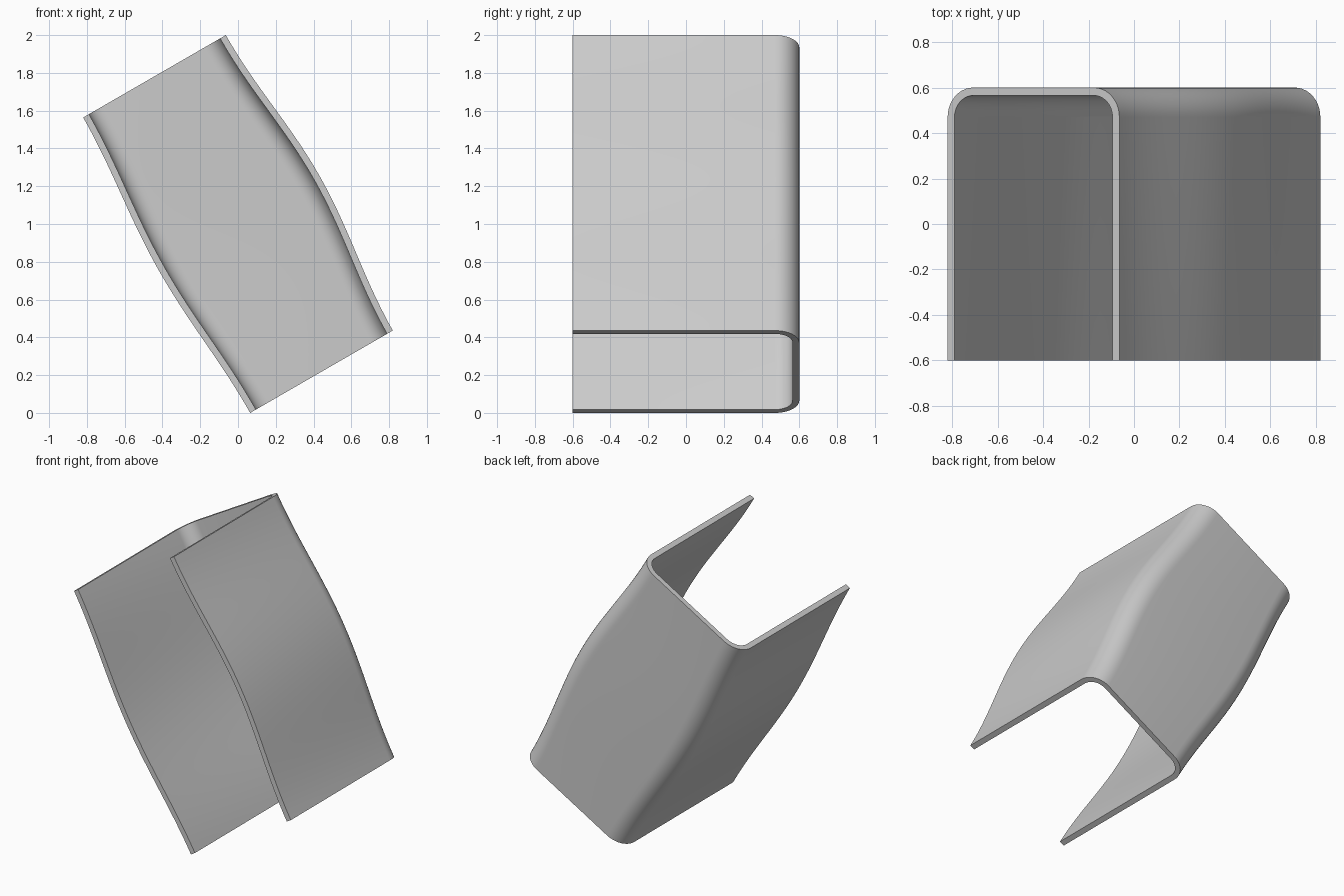
import bpy, bmesh
from math import sin, cos, pi, radians
from mathutils import Vector

if "Cube" in bpy.data.objects:
    bpy.data.objects.remove(bpy.data.objects["Cube"], do_unlink=True)

HALF_W, HALF_D = 0.436, 0.6       # half width and half depth of the channel
WALL, RADIUS = 0.035, 0.13        # wall thickness and outer corner radius
STEPS, ARC = 40, 10
BULGE_LEFT, BULGE_RIGHT = 0.065, 0.05   # outward swell of the +x and -x flanges
BOTTOM, TOP = Vector((0.442, 0, 0.218)), Vector((-0.442, 0, 1.782))
ACROSS = Vector((cos(radians(30)), 0, sin(radians(30))))
DEPTH = Vector((0, 1, 0))


def u_line(inset):
    """Half of the U section as (across, depth), mirrored into the whole."""
    cu, cy, r = HALF_W - RADIUS, HALF_D - RADIUS, RADIUS - inset
    half = [(HALF_W - inset, -HALF_D)]
    for i in range(ARC + 1):
        a = pi / 2 * i / ARC
        half.append((cu + r * cos(a), cy + r * sin(a)))
    return half + [(-u, y) for u, y in reversed(half)]


# Closed section: outer line, then inner line back
outer, inner = u_line(0), u_line(WALL)
section = outer + inner[::-1]
n, m = len(section), len(outer)

# Sweep the section along the leaning axis, swelling the flanges midway
bm = bmesh.new()
rings = []
for s in range(STEPS + 1):
    t = s / STEPS
    swell = sin(pi * t) ** 2
    centre = BOTTOM.lerp(TOP, t)
    ring = []
    for u, y in section:
        shift = BULGE_LEFT if u > 0 else -BULGE_RIGHT
        ring.append(bm.verts.new(centre + ACROSS * (u + shift * swell) + DEPTH * y))
    rings.append(ring)
for a, b in zip(rings, rings[1:]):
    for i in range(n):
        j = (i + 1) % n
        bm.faces.new((a[i], a[j], b[j], b[i]))

# Flat end caps between the outer and inner lines
for ring in (rings[0], rings[-1]):
    for i in range(m - 1):
        bm.faces.new((ring[i], ring[i + 1], ring[n - 2 - i], ring[n - 1 - i]))
bmesh.ops.recalc_face_normals(bm, faces=bm.faces)

mesh = bpy.data.meshes.new("curved_channel")
bm.to_mesh(mesh)
bm.free()
channel = bpy.data.objects.new("curved_channel", mesh)
bpy.context.collection.objects.link(channel)

# Plain grey material
grey = bpy.data.materials.new("light_grey")
grey.use_nodes = True
colour = (0.6, 0.6, 0.6, 1)
grey.diffuse_color = colour
grey.node_tree.nodes["Principled BSDF"].inputs["Base Color"].default_value = colour
mesh.materials.append(grey)

bpy.context.view_layer.objects.active = channel
channel.select_set(True)
bpy.ops.object.shade_smooth_by_angle(angle=radians(30))
